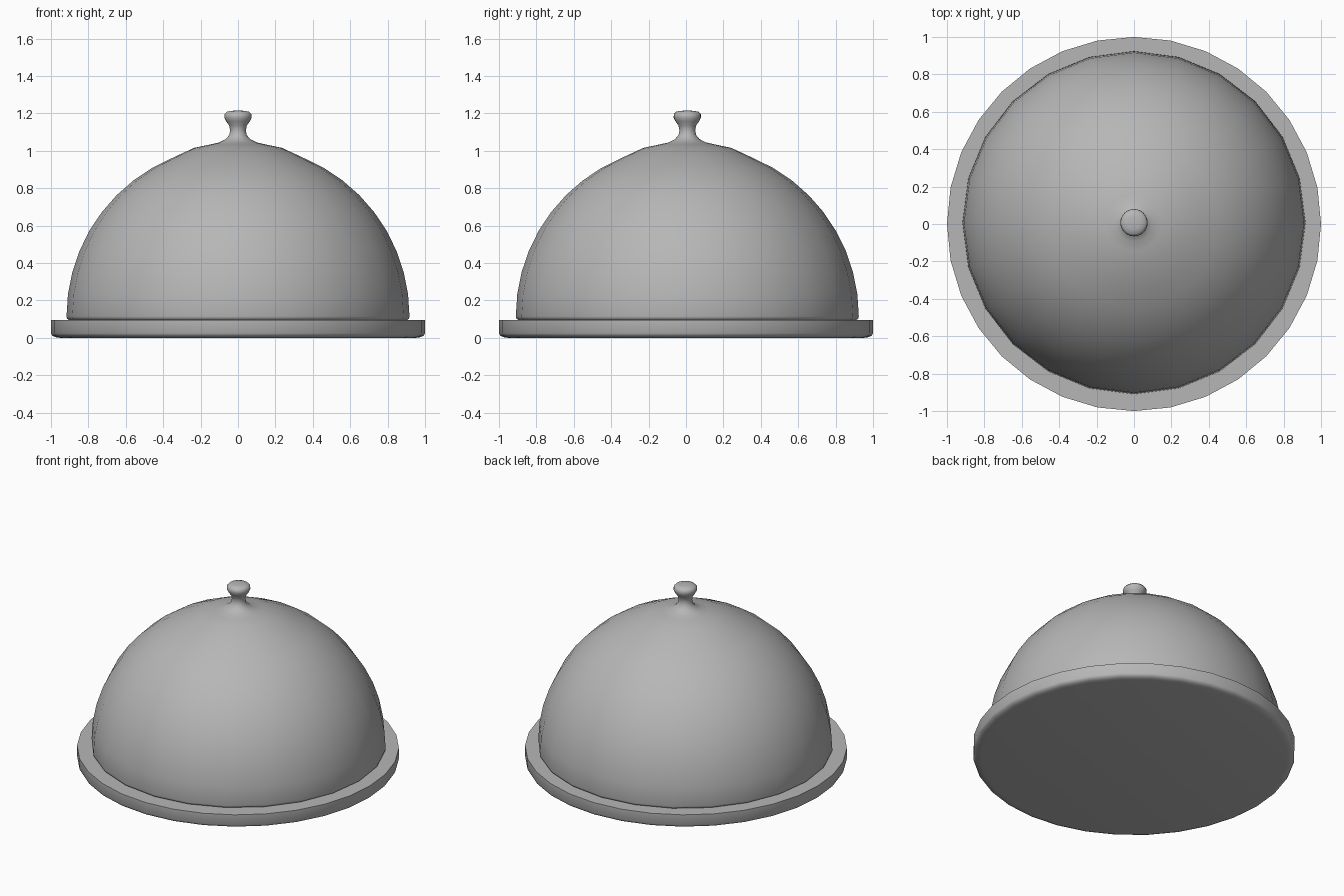
import bpy, bmesh, math

if "Cube" in bpy.data.objects:
    bpy.data.objects.remove(bpy.data.objects["Cube"])

# Dark grey metal shared by both parts
metal = bpy.data.materials.new("dark_metal")
metal.diffuse_color = (0.47, 0.47, 0.47, 1)
metal.use_nodes = True
metal.node_tree.nodes["Principled BSDF"].inputs["Base Color"].default_value = metal.diffuse_color


def lathe(name, profile, sides, center_y=0.0, angle=40):
    """Revolve an (r, z) profile about the z axis; r = 0 makes a pole."""
    bm = bmesh.new()
    rings = []
    for r, z in profile:
        if r == 0:
            rings.append([bm.verts.new((0, center_y, z))])
        else:
            rings.append([bm.verts.new((r * math.cos(2 * math.pi * i / sides),
                                        center_y + r * math.sin(2 * math.pi * i / sides), z))
                          for i in range(sides)])
    for a, b in zip(rings, rings[1:]):
        for i in range(sides):
            j = (i + 1) % sides
            corners = [a[i % len(a)], a[j % len(a)], b[j % len(b)], b[i % len(b)]]
            bm.faces.new(list(dict.fromkeys(corners)))
    bmesh.ops.recalc_face_normals(bm, faces=bm.faces)
    mesh = bpy.data.meshes.new(name)
    bm.to_mesh(mesh)
    bm.free()
    mesh.materials.append(metal)
    obj = bpy.data.objects.new(name, mesh)
    bpy.context.collection.objects.link(obj)
    bpy.ops.object.select_all(action='DESELECT')
    obj.select_set(True)
    bpy.context.view_layer.objects.active = obj
    bpy.ops.object.shade_smooth_by_angle(angle=math.radians(angle))
    return obj


def dome_arc(radius, first, last, steps):
    """Points on a sphere arc, angles measured up from the rim."""
    for k in range(steps + 1):
        t = math.radians(first + (last - first) * k / steps)
        yield radius * math.cos(t), 0.115 + radius * math.sin(t)


# Serving plate: flat top, crisp upper rim, rounded lower edge
lathe("plate", [(0, 0), (0.95, 0), (0.975, 0.004), (0.993, 0.012), (1.0, 0.025),
                (1.0, 0.096), (0, 0.096)], 32, angle=50)

# Hollow dome lid flowing into a turned knob
inner = [(0, 1.005)] + list(dome_arc(0.89, 82.5, 0, 11))
lip = [(0.89, 0.1), (0.905, 0.097), (0.914, 0.103)]
outer = list(dome_arc(0.917, 0, 67.5, 9))
knob = [(0.235, 1.016), (0.15, 1.034), (0.10, 1.045), (0.065, 1.063), (0.047, 1.085),
        (0.042, 1.11), (0.047, 1.135), (0.063, 1.158), (0.073, 1.178), (0.072, 1.197),
        (0.06, 1.209), (0.035, 1.214), (0, 1.216)]
lathe("dome_lid", inner + lip + outer + knob, 24, center_y=0.007, angle=60)
